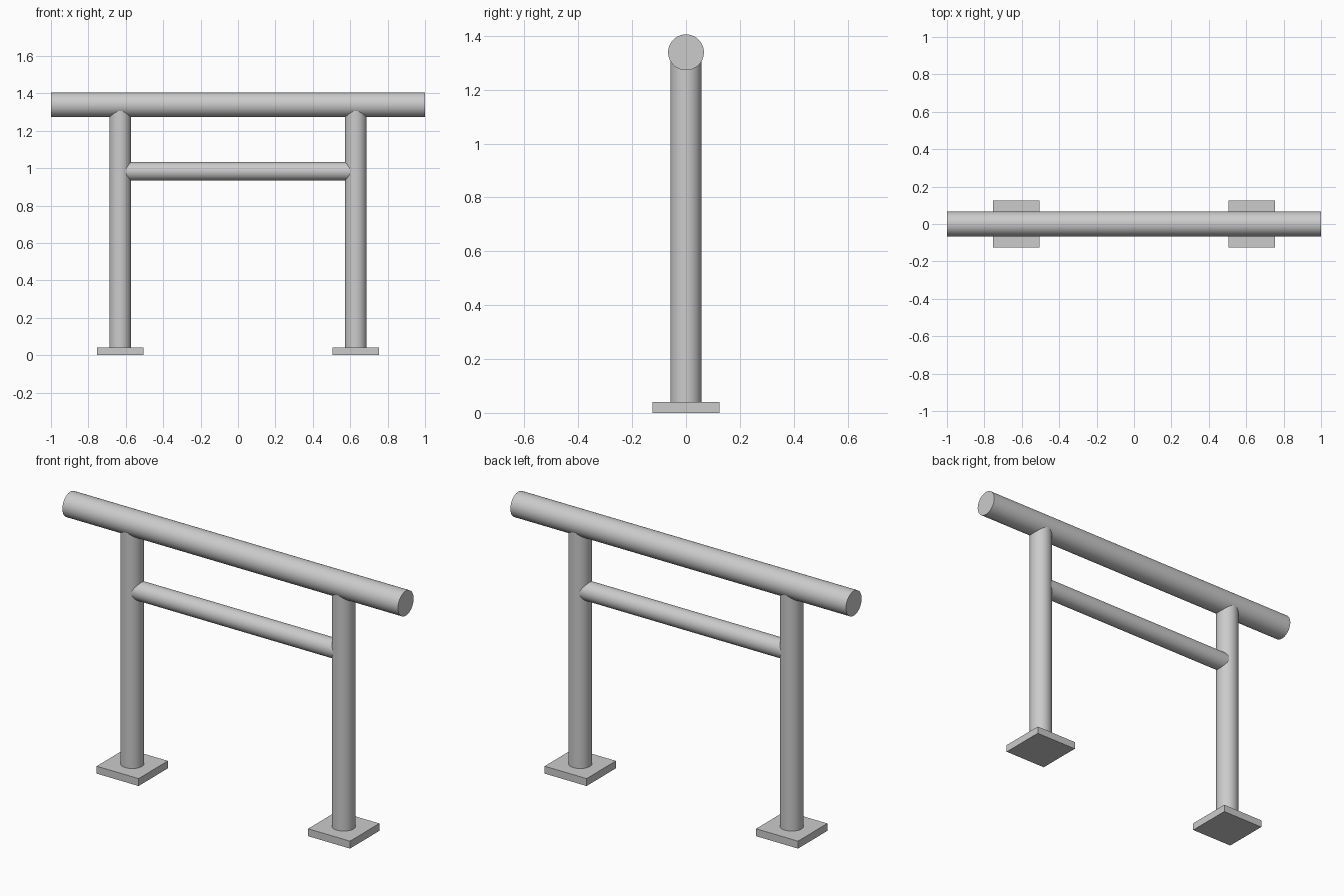
import bpy
from math import pi

if "Cube" in bpy.data.objects:
    bpy.data.objects.remove(bpy.data.objects["Cube"])


def tube(name, radius, length, location, rotation=(0, 0, 0)):
    bpy.ops.mesh.primitive_cylinder_add(vertices=64, radius=radius, depth=length,
                                        location=location, rotation=rotation)
    obj = bpy.context.object
    obj.name = name
    bpy.ops.object.shade_smooth_by_angle()
    return obj


POST_X, RAIL_Z, BASE_H = 0.63, 1.339, 0.04
ALONG_X = (0, pi / 2, 0)

# Horizontal rails: thick top rail, thinner one between the posts
tube("top_rail", 0.0665, 2.0, (0, 0, RAIL_Z), ALONG_X)
tube("cross_rail", 0.05, 2 * POST_X, (0, 0, 0.983), ALONG_X)

for side, sx in (("left", -1), ("right", 1)):
    # Upright post, running into the top rail
    height = RAIL_Z - BASE_H
    tube(side + "_post", 0.058, height, (sx * POST_X, 0, BASE_H + height / 2))

    # Square base plate
    bpy.ops.mesh.primitive_cube_add(size=1, location=(sx * POST_X, 0, BASE_H / 2))
    plate = bpy.context.object
    plate.name = side + "_base_plate"
    plate.scale = (0.25, 0.25, BASE_H)
